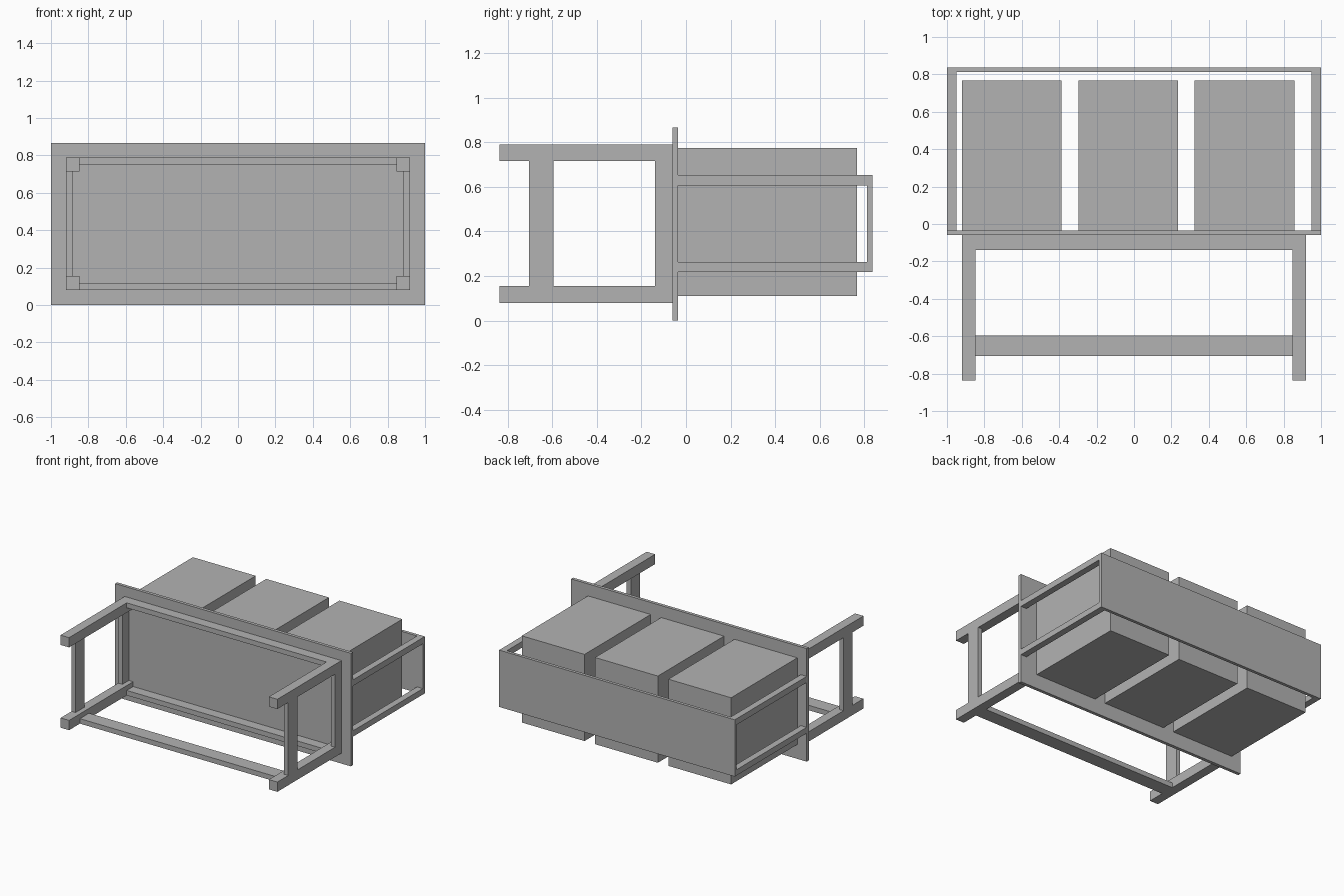
import bpy
import bmesh
from mathutils import Vector

cube = bpy.data.objects.get("Cube")
if cube:
    bpy.data.objects.remove(cube, do_unlink=True)

GREY = (0.45, 0.45, 0.45, 1.0)
mat = bpy.data.materials.new("plain grey")
mat.use_nodes = True
mat.diffuse_color = GREY
mat.node_tree.nodes["Principled BSDF"].inputs["Base Color"].default_value = GREY


def box(name, x, y, z):
    """Flat-faced block spanning the given x, y and z ranges."""
    low, high = (Vector(c) for c in zip(x, y, z))
    bm = bmesh.new()
    bmesh.ops.create_cube(bm, size=1)
    bmesh.ops.scale(bm, vec=high - low, verts=bm.verts)
    bmesh.ops.translate(bm, vec=(low + high) / 2, verts=bm.verts)
    mesh = bpy.data.meshes.new(name)
    bm.to_mesh(mesh)
    bm.free()
    mesh.materials.append(mat)
    obj = bpy.data.objects.new(name, mesh)
    bpy.context.collection.objects.link(obj)


def pair(name, x, y, z):
    """A block and its mirror image across x = 0."""
    box("left_" + name, x, y, z)
    box("right_" + name, (-x[1], -x[0]), y, z)


# Shared levels of the frame
PANEL = (-0.06, -0.035)
APRON = (-0.138, PANEL[0])
STRETCHER = (-0.705, -0.595)
LEG_X = (0.848, 0.92)
RAIL_X = (0.885, 0.92)
LOWER, UPPER = (0.08, 0.155), (0.715, 0.79)
LOWER_RAIL, UPPER_RAIL = (0.08, 0.118), (0.752, 0.79)
BETWEEN_X = (-LEG_X[0], LEG_X[0])
BETWEEN_Z = (LOWER[1], UPPER[0])

# Table top standing on edge
box("table_top", (-1, 1), PANEL, (0, 0.867))

# Legs, aprons and stretchers
pair("lower_leg", LEG_X, (-0.837, PANEL[0]), LOWER)
pair("upper_leg", LEG_X, (-0.837, PANEL[0]), UPPER)
pair("side_apron", RAIL_X, APRON, BETWEEN_Z)
pair("side_stretcher", RAIL_X, STRETCHER, BETWEEN_Z)
box("lower_apron", BETWEEN_X, APRON, LOWER_RAIL)
box("upper_apron", BETWEEN_X, APRON, UPPER_RAIL)
box("long_stretcher", BETWEEN_X, STRETCHER, LOWER_RAIL)

# Rack: outer board held by two bars at each end
box("rack_board", (-1, 1), (0.813, 0.837), (0.218, 0.654))
pair("lower_rack_bar", (0.95, 1), (PANEL[1], 0.813), (0.218, 0.263))
pair("upper_rack_bar", (0.95, 1), (PANEL[1], 0.813), (0.607, 0.654))

# Row of three storage blocks
for i, name in enumerate(("right", "middle", "left")):
    start = -0.92 + i * 0.622
    box(name + "_block", (start, start + 0.533), (PANEL[1], 0.767), (0.11, 0.775))
